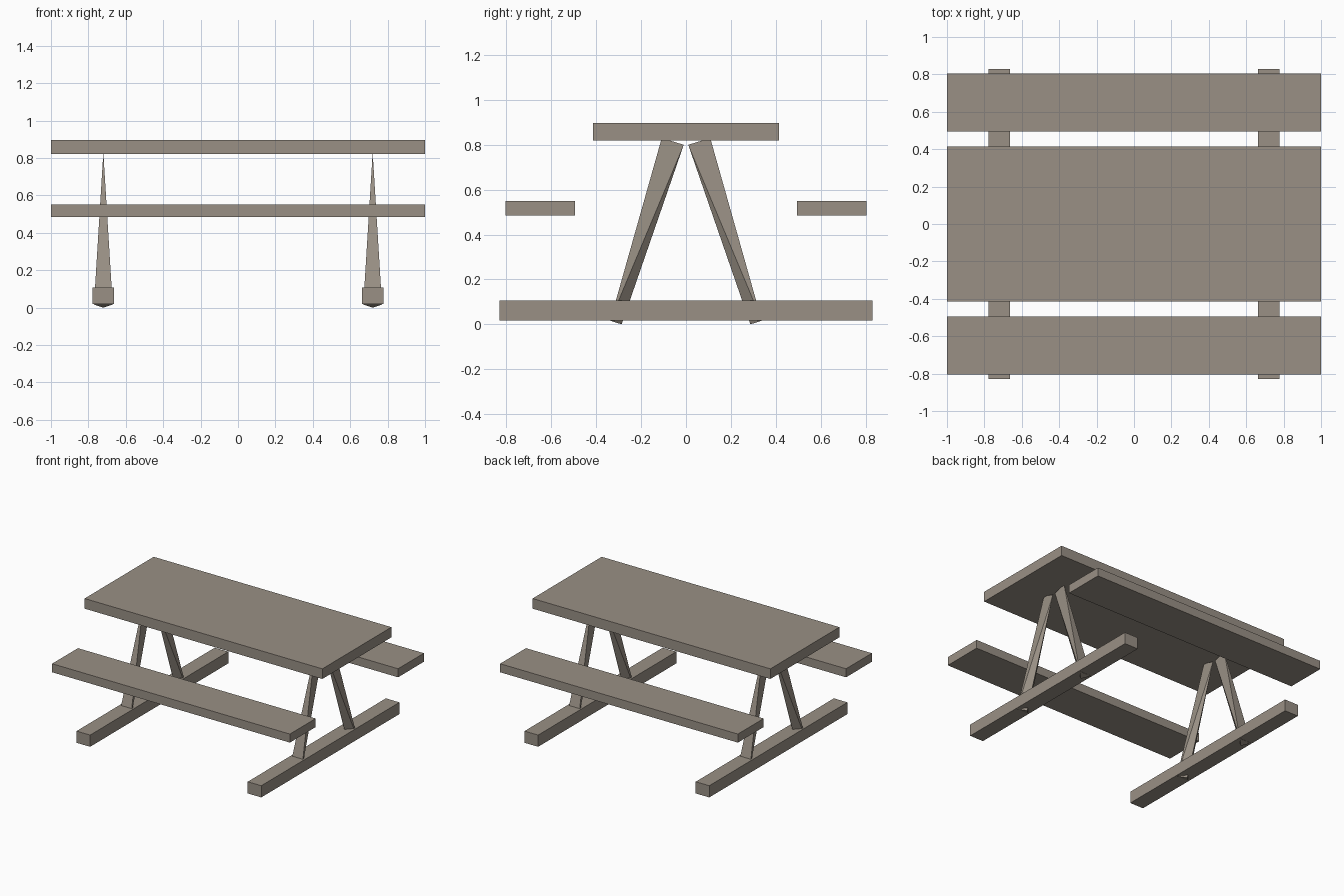
import bpy

cube = bpy.data.objects.get("Cube")
if cube:
    bpy.data.objects.remove(cube, do_unlink=True)

# Single weathered wood colour
wood = bpy.data.materials.new("weathered_wood")
wood.use_nodes = True
colour = (0.32, 0.28, 0.235, 1)
wood.diffuse_color = colour
wood.node_tree.nodes["Principled BSDF"].inputs["Base Color"].default_value = colour


def add_mesh(name, verts, faces):
    mesh = bpy.data.meshes.new(name)
    mesh.from_pydata(verts, [], faces)
    mesh.materials.append(wood)
    obj = bpy.data.objects.new(name, mesh)
    bpy.context.collection.objects.link(obj)
    return obj


def plank(name, x, y, z):
    """Box spanning the (low, high) range on each axis."""
    verts = [(a, b, c) for c in z for b in y for a in x]
    faces = [(0, 2, 3, 1), (4, 5, 7, 6), (0, 1, 5, 4),
             (2, 6, 7, 3), (0, 4, 6, 2), (1, 3, 7, 5)]
    return add_mesh(name, verts, faces)


def leg(name, x, side):
    """Leaning strut: triangular foot tapering to a blade under the top."""
    w = 0.05
    verts = [(x - w, side * 0.338, 0.016), (x + w, side * 0.338, 0.016),
             (x, side * 0.287, 0),
             (x, side * 0.108, 0.83), (x, side * 0.01, 0.80)]
    faces = [(0, 1, 3), (1, 4, 3), (1, 2, 4), (2, 0, 4), (0, 3, 4), (0, 2, 1)]
    if side > 0:
        faces = [f[::-1] for f in faces]
    return add_mesh(name, verts, faces)


# Table top
plank("table_top", (-1, 1), (-0.415, 0.415), (0.82, 0.897))

# Benches in front and behind
for label, side in (("front", -1), ("back", 1)):
    plank(label + "_bench", (-1, 1), sorted((side * 0.495, side * 0.805)), (0.485, 0.55))

# Ground beams, each with a pair of leaning legs
for label, x in (("right", -0.72), ("left", 0.72)):
    plank(label + "_ground_beam", (x - 0.057, x + 0.057), (-0.83, 0.83), (0.018, 0.107))
    leg(label + "_front_leg", x, -1)
    leg(label + "_back_leg", x, 1)
